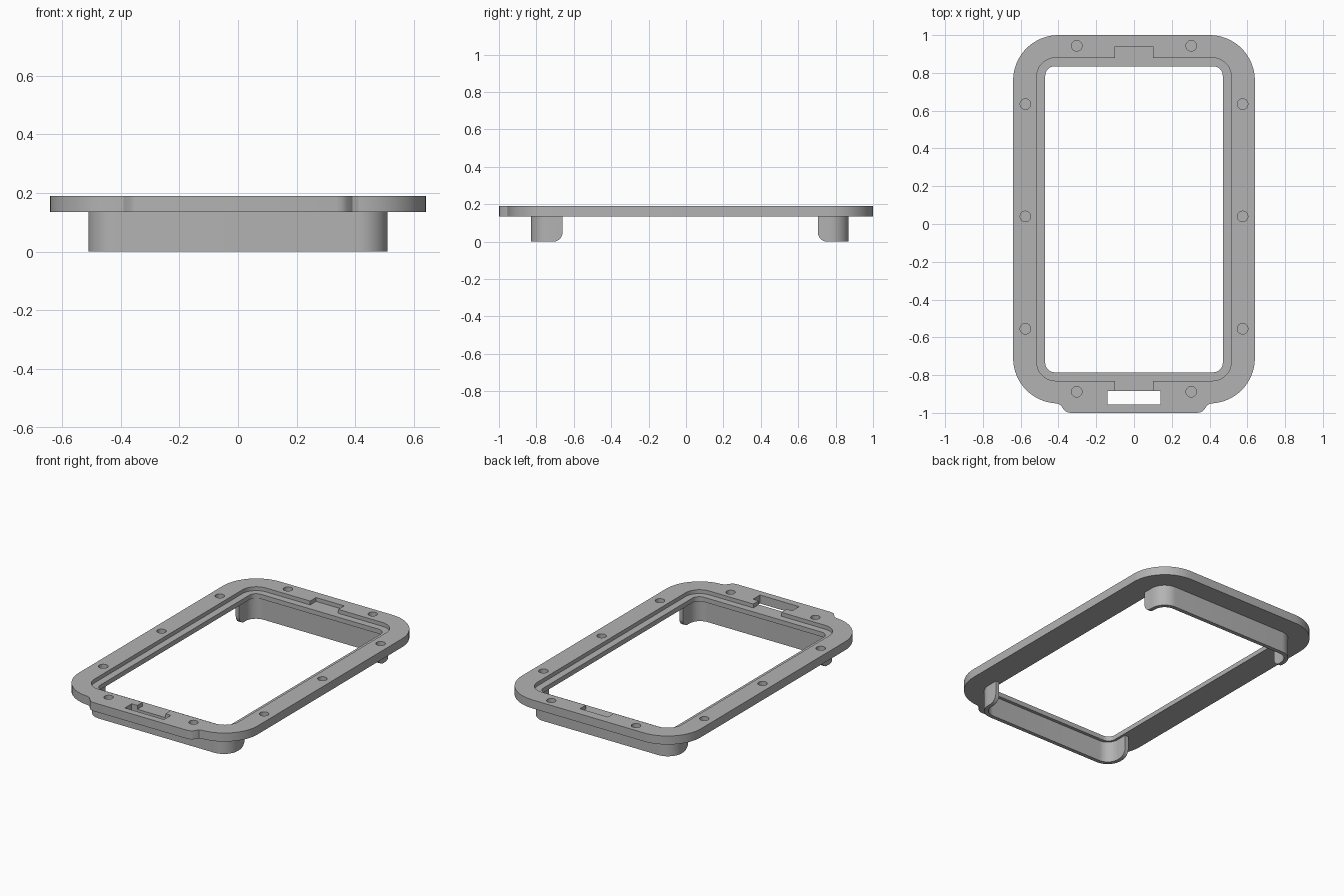
import bpy, bmesh
from math import cos, sin, pi

if "Cube" in bpy.data.objects:
    bpy.data.objects.remove(bpy.data.objects["Cube"], do_unlink=True)

grey = bpy.data.materials.new("plain grey")
grey.use_nodes = True
grey.diffuse_color = (0.45, 0.45, 0.45, 1)
grey.node_tree.nodes["Principled BSDF"].inputs["Base Color"].default_value = grey.diffuse_color


def rounded(x0, x1, y0, y1, r, steps=12):
    """Rounded rectangle outline, counter-clockwise."""
    centres = [(x1 - r, y1 - r), (x0 + r, y1 - r), (x0 + r, y0 + r), (x1 - r, y0 + r)]
    return [(cx + r * cos(a), cy + r * sin(a))
            for i, (cx, cy) in enumerate(centres)
            for a in [(i + k / steps) * pi / 2 for k in range(steps + 1)]]


def prism(name, outline, low, high, along_x=False):
    """Extrude an outline upwards, or sideways for a (y, z) outline."""
    bm = bmesh.new()
    verts = [bm.verts.new((low, a, b) if along_x else (a, b, low)) for a, b in outline]
    face = bm.faces.new(verts)
    top = bmesh.ops.extrude_face_region(bm, geom=[face])["geom"]
    move = (high - low, 0, 0) if along_x else (0, 0, high - low)
    bmesh.ops.translate(bm, vec=move, verts=[v for v in top if isinstance(v, bmesh.types.BMVert)])
    bmesh.ops.recalc_face_normals(bm, faces=bm.faces)
    mesh = bpy.data.meshes.new(name)
    bm.to_mesh(mesh)
    bm.free()
    mesh.materials.append(grey)
    obj = bpy.data.objects.new(name, mesh)
    bpy.context.collection.objects.link(obj)
    return obj


def combine(target, other, operation):
    """Apply a boolean and remove the helper."""
    mod = target.modifiers.new(operation, 'BOOLEAN')
    mod.operation, mod.solver, mod.object = operation, 'EXACT', other
    bpy.context.view_layer.objects.active = target
    bpy.ops.object.modifier_apply(modifier=mod.name)
    bpy.data.objects.remove(other, do_unlink=True)


def box(x, y0, y1):
    return [(-x, y0), (x, y0), (x, y1), (-x, y1)]


BASE, LEDGE, TOP = 0.135, 0.165, 0.19

# Frame plate with the front tab
frame = prism("frame", rounded(-0.64, 0.64, -0.95, 1.0, 0.24, 16), BASE, TOP)
half_tab = [(0.41, -0.95), (0.39, -0.957), (0.37, -0.985), (0.355, -0.996), (0.335, -1.0)]
tab = half_tab + [(-x, y) for x, y in reversed(half_tab)] + [(-0.41, -0.9), (0.41, -0.9)]
combine(frame, prism("tab", tab, BASE, TOP), 'UNION')

# Window opening, recessed ledge, finger notches and front slot
cuts = [
    (rounded(-0.47, 0.47, -0.785, 0.835, 0.05), 0),
    (rounded(-0.515, 0.515, -0.83, 0.88, 0.1), LEDGE),
    (box(0.1, 0.85, 0.94), LEDGE),
    (box(0.1, -0.92, -0.81), LEDGE),
    (box(0.14, -0.955, -0.885), 0),
]

# Blind screw holes, mirrored left and right
for hx, hy in [(0.303, 0.943), (0.575, 0.635), (0.575, 0.04), (0.575, -0.555), (0.303, -0.888)]:
    for s in (-1, 1):
        cuts.append((rounded(s * hx - 0.028, s * hx + 0.028, hy - 0.028, hy + 0.028, 0.0279, 6), 0.155))

for outline, floor in cuts:
    combine(frame, prism("cutter", outline, floor, 0.3), 'DIFFERENCE')

# Front and back skirt walls with rounded lower ends
parts = [frame]
for name, side, end, outer in [("front_skirt", -1, -0.66, -1.0), ("back_skirt", 1, 0.705, 1.0)]:
    wall = prism(name, rounded(-0.51, 0.51, -0.83, 0.87, 0.1), 0, BASE + 0.002)
    combine(wall, prism("cutter", rounded(-0.485, 0.485, -0.805, 0.845, 0.075), -0.1, 0.3), 'DIFFERENCE')
    r = 0.05
    arc = [(end + side * r * (1 - cos(a)), r * (1 - sin(a))) for a in [k * pi / 16 for k in range(9)]]
    profile = [(end, 0.3)] + arc + [(outer, 0), (outer, 0.3)]
    profile = [(y, z if z > 0.0001 else -0.001) for y, z in profile]
    combine(wall, prism("cutter", profile, -0.7, 0.7, True), 'INTERSECT')
    parts.append(wall)

# Smooth the rounded corners, keep edges crisp
for obj in bpy.context.scene.objects:
    obj.select_set(obj in parts)
bpy.context.view_layer.objects.active = frame
bpy.ops.object.shade_smooth_by_angle(angle=pi / 6)
